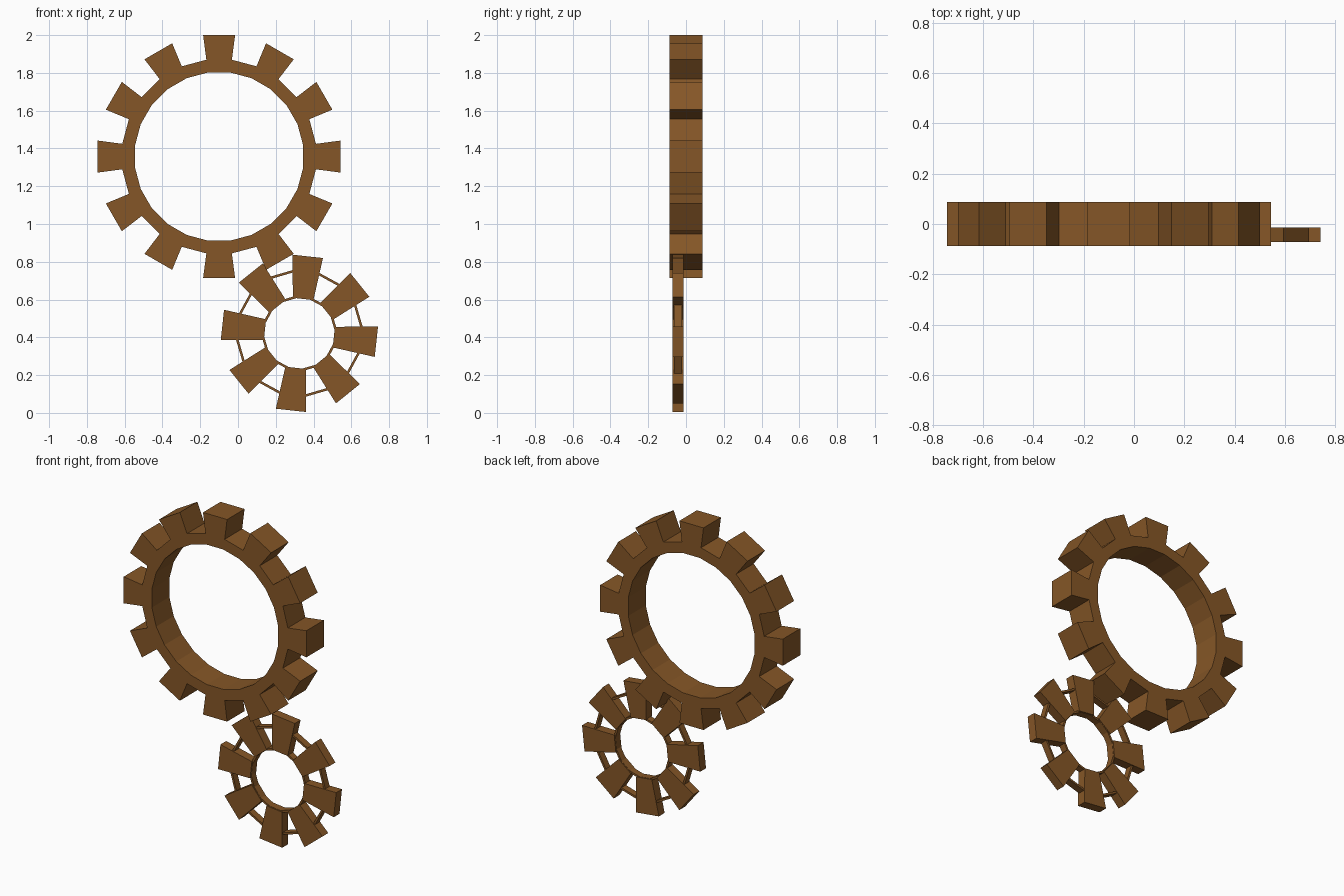
import bpy, bmesh, math

if "Cube" in bpy.data.objects:
    bpy.data.objects.remove(bpy.data.objects["Cube"])

brown = bpy.data.materials.new("brown wood")
brown.diffuse_color = (0.235, 0.094, 0.02, 1)
brown.use_nodes = True
brown.node_tree.nodes["Principled BSDF"].inputs["Base Color"].default_value = brown.diffuse_color


def make_object(name, bm):
    bmesh.ops.recalc_face_normals(bm, faces=bm.faces)
    me = bpy.data.meshes.new(name)
    bm.to_mesh(me)
    bm.free()
    me.materials.append(brown)
    ob = bpy.data.objects.new(name, me)
    bpy.context.collection.objects.link(ob)
    return ob


def ring(bm, cx, cz, r_in, r_out, n, y0, y1, turn):
    """Flat-sided ring around the y axis; returns its outer faces in order."""
    rows = []
    for i in range(n):
        a = turn + (i - 0.5) * 2 * math.pi / n
        rows.append([bm.verts.new((cx + r * math.cos(a), y, cz + r * math.sin(a)))
                     for r, y in ((r_in, y0), (r_out, y0), (r_out, y1), (r_in, y1))])
    outer = []
    for i in range(n):
        p, q = rows[i], rows[(i + 1) % n]
        for k in range(4):
            f = bm.faces.new((p[k], p[(k + 1) % 4], q[(k + 1) % 4], q[k]))
            if k == 1:
                outer.append(f)
    return outer


# large gear: 24-sided rim, every other outer face pulled out radially as a tooth
CX, CZ = -0.10, 1.357
bm = bmesh.new()
outer = ring(bm, CX, CZ, 0.449, 0.517, 24, -0.088, 0.088, 0)
teeth = bmesh.ops.extrude_discrete_faces(bm, faces=[])["faces"]
for f in outer[::2]:
    res = bmesh.ops.extrude_face_region(bm, geom=[f])
    for v in [g for g in res["geom"] if isinstance(g, bmesh.types.BMVert)]:
        s = 0.649 / 0.517
        v.co.x = CX + (v.co.x - CX) * s
        v.co.z = CZ + (v.co.z - CZ) * s
    if f.is_valid:
        bm.faces.remove(f)
make_object("large_gear", bm)

# small gear: two thin hoops carrying eight long tapered teeth
SX, SZ, TURN = 0.325, 0.421, math.radians(-6.2)
for name, r0, r1 in (("small_gear_inner_hoop", 0.187, 0.200),
                     ("small_gear_outer_hoop", 0.325, 0.338)):
    bm = bmesh.new()
    ring(bm, SX, SZ, r0, r1, 16, -0.064, -0.020, TURN)
    make_object(name, bm)

bm = bmesh.new()
for i in range(8):
    a = TURN + i * math.pi / 4
    c, s = math.cos(a), math.sin(a)
    layers = []
    for y in (-0.071, -0.013):
        layers.append([bm.verts.new((SX + r * c - w * s, y, SZ + r * s + w * c))
                       for r, w in ((0.185, -0.055), (0.41, -0.081), (0.41, 0.081), (0.185, 0.055))])
    lo, hi = layers
    bm.faces.new(lo)
    bm.faces.new(hi)
    for k in range(4):
        j = (k + 1) % 4
        bm.faces.new((lo[k], lo[j], hi[j], hi[k]))
make_object("small_gear_teeth", bm)
